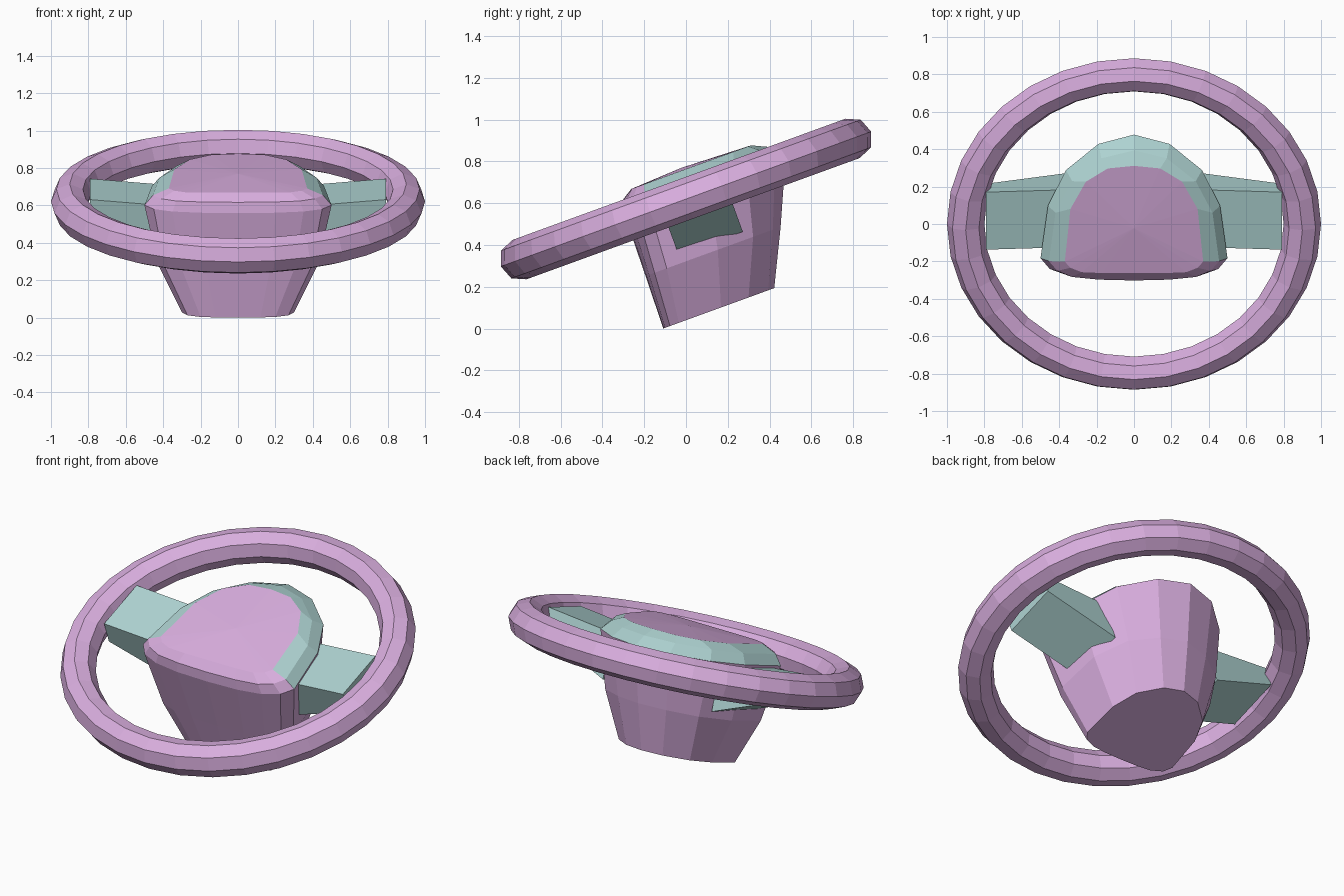
import bpy, bmesh, math
from mathutils import Matrix

if "Cube" in bpy.data.objects:
    bpy.data.objects.remove(bpy.data.objects["Cube"])

# Everything is modelled flat in wheel space, then tilted 20 degrees
TILT = Matrix.Translation((0, 0, 0.62)) @ Matrix.Rotation(math.radians(20), 4, 'X')


def material(name, rgb):
    m = bpy.data.materials.new(name)
    m.diffuse_color = (*rgb, 1)
    m.use_nodes = True
    m.node_tree.nodes["Principled BSDF"].inputs["Base Color"].default_value = m.diffuse_color
    return m


PINK = material("pink", (0.69, 0.42, 0.73))
TEAL = material("teal", (0.43, 0.66, 0.65))


def finish(name, bm, mats):
    bmesh.ops.recalc_face_normals(bm, faces=bm.faces)
    me = bpy.data.meshes.new(name)
    bm.to_mesh(me)
    bm.free()
    for m in mats:
        me.materials.append(m)
    ob = bpy.data.objects.new(name, me)
    bpy.context.collection.objects.link(ob)
    ob.matrix_world = TILT
    return ob


# Rim: 32 x 8 torus, slightly squashed front to back
bpy.ops.mesh.primitive_torus_add(major_radius=0.9, minor_radius=0.1,
                                 major_segments=32, minor_segments=8)
rim = bpy.context.object
rim.name = "rim"
rim.data.transform(Matrix.Diagonal((1, 0.943, 1, 1)))
rim.data.materials.append(PINK)
rim.matrix_world = TILT

# Hub: D-shaped half outlines (x, y) lofted at rising heights
LAYERS = [
    (-0.545, [(0, -.314), (.12, -.312), (.2, -.305), (.27, -.28), (.3, -.235),
              (.29, -.02), (.235, .12), (.12, .22), (0, .251)]),
    (-0.28, [(0, -.308), (.17, -.304), (.3, -.29), (.39, -.262), (.43, -.2),
             (.41, .06), (.31, .24), (.16, .34), (0, .38)]),
    (0.045, [(0, -.302), (.2, -.297), (.35, -.278), (.45, -.24), (.5, -.178),
             (.46, .121), (.364, .323), (.19, .472), (0, .525)]),
    (0.10, [(0, -.285), (.19, -.28), (.33, -.265), (.41, -.23), (.455, -.175),
            (.42, .1), (.33, .28), (.175, .41), (0, .455)]),
    (0.135, [(0, -.23), (.17, -.23), (.28, -.225), (.34, -.2), (.37, -.165),
             (.34, .135), (.257, .29), (.14, .365), (0, .38)]),
]
bm = bmesh.new()
rings = []
for z, half in LAYERS:
    outline = half + [(-x, y) for x, y in half[-2:0:-1]]
    rings.append([bm.verts.new((x, y, z)) for x, y in outline])
n = len(rings[0])
for level, (a, b) in enumerate(zip(rings, rings[1:])):
    for i in range(n):
        j = (i + 1) % n
        f = bm.faces.new((a[i], a[j], b[j], b[i]))
        # teal shoulder round the sides and back of the cap
        f.material_index = int(level >= 2 and 4 <= i < n - 4)
bm.faces.new(rings[0])
crown = bm.verts.new((0, 0.03, 0.148))
for i in range(n):
    bm.faces.new((rings[-1][i], rings[-1][(i + 1) % n], crown))
finish("hub", bm, [PINK, TEAL])

# Spokes: wedges that get thicker toward the hub
for side, name in ((-1, "left_spoke"), (1, "right_spoke")):
    bm = bmesh.new()
    ends = []
    for x, top, bottom in ((0.36, 0.02, -0.24), (0.79, 0.057, -0.075)):
        ends.append([bm.verts.new((side * x, y, z)) for y, z in
                     ((-.125, top), (.202, top), (.202, bottom), (-.125, bottom))])
    for i in range(4):
        j = (i + 1) % 4
        bm.faces.new((ends[0][i], ends[0][j], ends[1][j], ends[1][i]))
    bm.faces.new(ends[0])
    bm.faces.new(ends[1])
    finish(name, bm, [TEAL])
